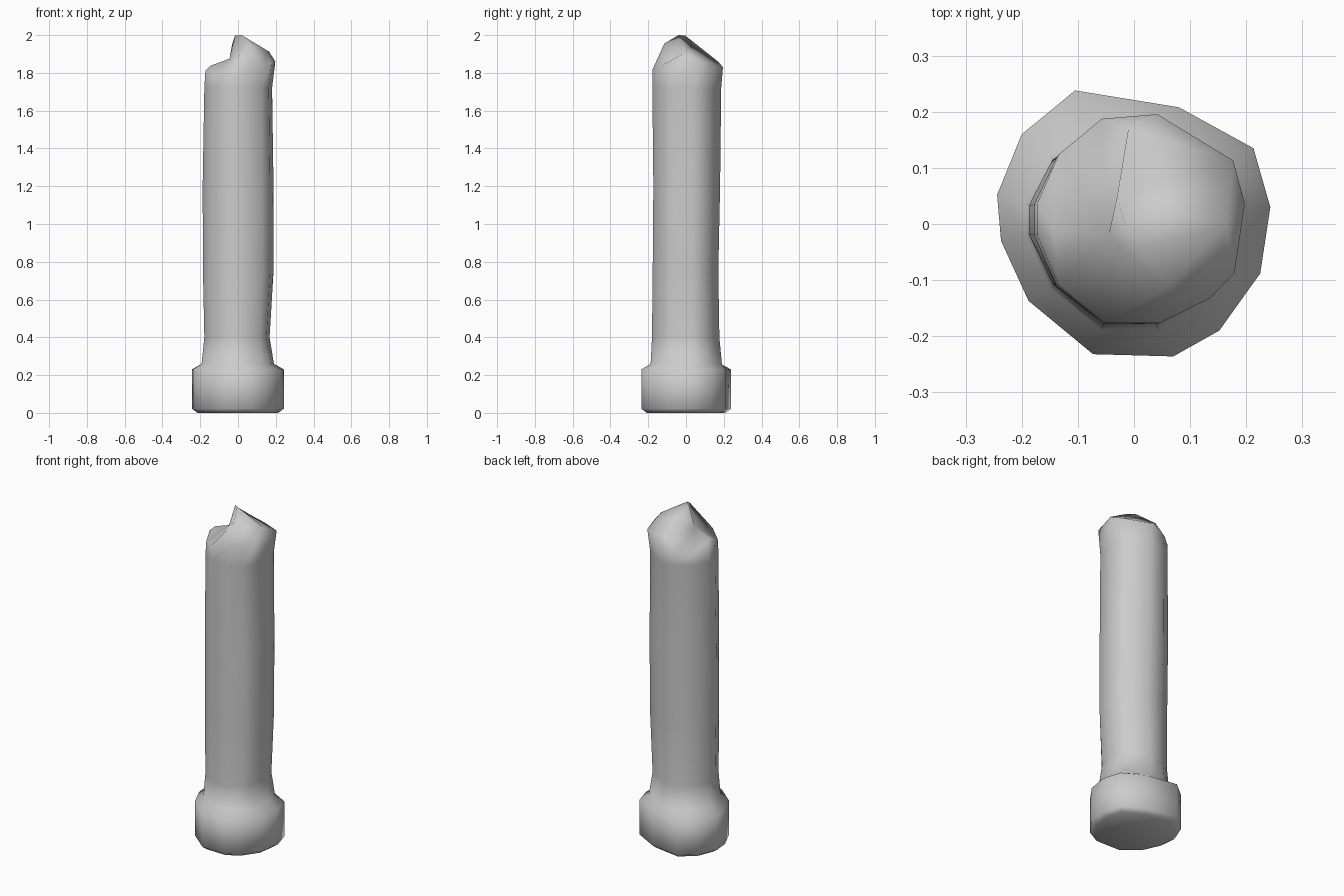
import bpy, bmesh

# Twelve-sided outlines of the base block and the shaft, same starting side
BASE = [(.243, .03), (.213, .135), (.08, .208), (-.105, .238), (-.2, .16), (-.244, .052),
        (-.237, -.03), (-.188, -.137), (-.073, -.232), (.07, -.236), (.152, -.19), (.225, -.088)]
SHAFT = [(.19, .035), (.17, .11), (.04, .19), (-.06, .182), (-.14, .12), (-.18, .035),
         (-.18, -.02), (-.14, -.11), (-.055, -.18), (.045, -.18), (.13, -.135), (.172, -.09)]

bm = bmesh.new()
rings = []


def ring(outline, z, left=1, right=1, front=1, back=1):
    """Add one ring, scaling each side of the outline; z may vary per corner."""
    zs = z if isinstance(z, list) else [z] * 12
    rings.append([bm.verts.new((x * (right if x > 0 else left),
                                y * (back if y > 0 else front), h))
                  for (x, y), h in zip(outline, zs)])


# Base block with chamfered edges
ring(BASE, 0, .88, .88, .88, .88)
ring(BASE, .022)
ring(BASE, .23)
# Worn shaft
ring(SHAFT, .26, 1.07, 1, 1.04, 1)
ring(SHAFT, .4, .99, .88, 1, .93)
ring(SHAFT, .75, 1.03, .99, .98, .9)
ring(SHAFT, 1.2, 1.04, .99, .96, .95)
ring(SHAFT, 1.72, .99, .95, .99, .98)
# Broken rim
ring(SHAFT, [1.86, 1.85, 1.83, 1.79, 1.79, 1.81, 1.81, 1.79, 1.81, 1.82, 1.84, 1.86],
     .96, 1.04, .98, 1.03)

for a, b in zip(rings, rings[1:]):
    for i in range(12):
        j = (i + 1) % 12
        bm.faces.new((a[i], a[j], b[j], b[i]))
bm.faces.new(rings[0][::-1])

# Jagged top: ridge, low shelf on the left, shoulder on the right
extra = [bm.verts.new(p) for p in (
    (-.01, .17, 1.86), (-.03, .05, 1.955), (-.015, -.005, 1.998), (.02, -.04, 2.0),
    (.055, -.115, 1.955),                       # 12-16 ridge
    (-.045, -.02, 1.875), (-.145, -.01, 1.838),  # 17-18 shelf
    (.165, 0, 1.912))]                          # 19 shoulder
v = rings[-1] + extra
for f in [(11, 0, 19), (0, 1, 19), (1, 2, 12), (1, 12, 13), (1, 13, 19), (19, 13, 14),
          (19, 14, 15), (19, 15, 16), (10, 19, 16), (10, 11, 19), (9, 10, 16), (8, 9, 16),
          (2, 3, 12), (3, 17, 12), (3, 4, 17), (12, 17, 13), (13, 17, 14), (14, 17, 15),
          (15, 17, 16), (16, 17, 8), (8, 17, 7), (17, 18, 7), (7, 18, 6), (6, 18, 5),
          (5, 18, 4), (4, 18, 17)]:
    bm.faces.new([v[i] for i in f])
bmesh.ops.recalc_face_normals(bm, faces=bm.faces)
for f in bm.faces:
    f.smooth = True

mesh = bpy.data.meshes.new("broken_column")
bm.to_mesh(mesh)
bm.free()
column = bpy.data.objects.new("broken_column", mesh)
bpy.context.collection.objects.link(column)
